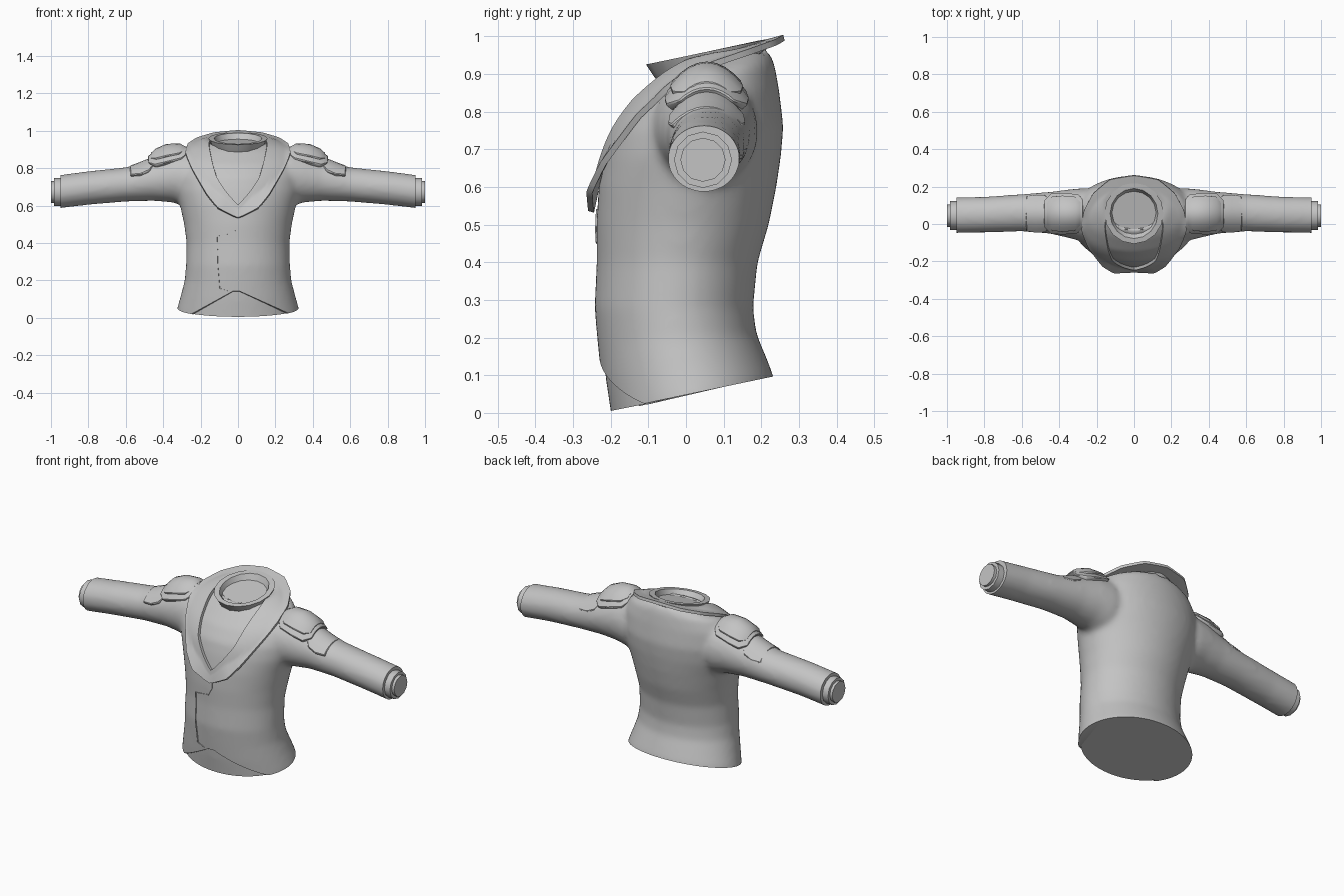
import bpy, bmesh, math
from mathutils import Vector

if "Cube" in bpy.data.objects:
    bpy.data.objects.remove(bpy.data.objects["Cube"])

GREY = (0.55, 0.55, 0.55, 1)
grey = bpy.data.materials.new("plain_grey")
grey.use_nodes = True
grey.diffuse_color = GREY
grey.node_tree.nodes["Principled BSDF"].inputs["Base Color"].default_value = GREY


def finish(bm, name):
    bmesh.ops.recalc_face_normals(bm, faces=bm.faces[:])
    mesh = bpy.data.meshes.new(name)
    bm.to_mesh(mesh)
    bm.free()
    obj = bpy.data.objects.new(name, mesh)
    bpy.context.collection.objects.link(obj)
    mesh.materials.append(grey)
    return obj


def modify(obj, kind, **settings):
    mod = obj.modifiers.new(kind.title(), kind)
    for key, value in settings.items():
        setattr(mod, key, value)


def bake(obj, angle=35):
    """Apply the modifiers and shade by angle."""
    bpy.ops.object.select_all(action='DESELECT')
    obj.select_set(True)
    bpy.context.view_layer.objects.active = obj
    bpy.ops.object.convert(target='MESH')
    bpy.ops.object.shade_smooth_by_angle(angle=math.radians(angle))


def loft(bm, rings):
    """Closed skin through rings of points."""
    loops = [[bm.verts.new(p) for p in ring] for ring in rings]
    n = len(loops[0])
    for a, b in zip(loops, loops[1:]):
        for i in range(n):
            bm.faces.new((a[i], a[(i + 1) % n], b[(i + 1) % n], b[i]))
    bm.faces.new(loops[0])
    bm.faces.new(loops[-1])


def tilted_ring(half, y_front, z_front, y_back, z_back, n=48):
    """Ellipse leaning between a front and a back point."""
    pts = []
    for i in range(n):
        a = 2 * math.pi * i / n
        t = (1 - math.cos(a)) / 2
        pts.append((half * math.sin(a), y_front + (y_back - y_front) * t,
                    z_front + (z_back - z_front) * t))
    return pts


def sleeve_ring(side, x, y, z, ry, rz, n=24):
    return [(side * x, y + ry * math.cos(2 * math.pi * i / n),
             z + rz * math.sin(2 * math.pi * i / n)) for i in range(n)]


def sheet(name, rows):
    """Open grid through rows of points."""
    bm = bmesh.new()
    grid = [[bm.verts.new(p) for p in row] for row in rows]
    for a, b in zip(grid, grid[1:]):
        for i in range(len(a) - 1):
            bm.faces.new((a[i], a[i + 1], b[i + 1], b[i]))
    return finish(bm, name)


# Jacket body with sleeves, blended into one skin
torso = [
    (.335, -.2, -.09, .25, .0), (.325, -.212, .003, .232, .10),
    (.305, -.225, .09, .21, .155), (.285, -.235, .19, .187, .21),
    (.278, -.243, .28, .178, .28), (.275, -.237, .4, .19, .4),
    (.288, -.238, .5, .22, .5), (.31, -.232, .6, .24, .6),
    (.335, -.217, .68, .252, .68), (.342, -.197, .75, .259, .76),
    (.325, -.15, .82, .247, .86), (.27, -.08, .885, .234, .93),
    (.17, -.03, .925, .215, .97), (.11, -.02, .895, .17, .93)]
sleeve = [
    (.15, .05, .74, .13, .13), (.28, .05, .748, .142, .15),
    (.35, .055, .75, .13, .134), (.45, .06, .736, .112, .111),
    (.6, .06, .713, .1, .092), (.8, .05, .694, .096, .09),
    (.95, .047, .675, .096, .089), (1.05, .046, .665, .096, .089)]
bm = bmesh.new()
loft(bm, [tilted_ring(*r) for r in torso])
for side in (1, -1):
    loft(bm, [sleeve_ring(side, *r) for r in sleeve])
jacket = finish(bm, "jacket_body")
modify(jacket, 'REMESH', mode='VOXEL', voxel_size=0.014)
modify(jacket, 'SMOOTH', factor=0.5, iterations=8)
bake(jacket)

# Trim the hem and wrists flat, then sink the shirt showing below the front opening
bm = bmesh.new()
bm.from_mesh(jacket.data)


def slice_skin(point, normal, faces, trim=False):
    geom = set(faces)
    for f in faces:
        geom.update(f.edges)
        geom.update(f.verts)
    bmesh.ops.bisect_plane(bm, geom=list(geom), plane_co=point, plane_no=normal,
                           dist=1e-5, clear_outer=trim)


for side in (1, -1):
    slice_skin((side * .95, 0, 0), (side, 0, 0), bm.faces[:], True)
slice_skin((0, -.21, .004), (0, .21, -1), bm.faces[:], True)
opening = [(Vector((-.25, 0, .02)), Vector((-.55, 0, 1))),
           (Vector((0, 0, .142)), Vector((0, 0, 1))),
           (Vector((.27, 0, .025)), Vector((.45, 0, 1)))]


def near_hem():
    return [f for f in bm.faces if f.calc_center_median().z < .2 and f.calc_center_median().y < -.05]


for point, normal in opening:
    slice_skin(point, normal, near_hem())
shirt = [f for f in near_hem()
         if all((f.calc_center_median() - p).dot(n) < 0 for p, n in opening)]
bmesh.ops.inset_region(bm, faces=shirt, thickness=.003, depth=-.012, use_boundary=False)
bmesh.ops.holes_fill(bm, edges=[e for e in bm.edges if e.is_boundary], sides=0)
bm.to_mesh(jacket.data)
bm.free()
bake(jacket)

# Overlap seam down the front
seam = [(0, .54), (0, .5), (-.025, .455), (-.125, .438), (-.118, .3), (-.108, .155), (-.06, .142)]
strip = sheet("overlap_seam", [[(x - .003, -.25, z + .002), (x + .003, -.25, z - .002)] for x, z in seam])
modify(strip, 'SUBSURF', subdivision_type='SIMPLE', levels=3, render_levels=3)
modify(strip, 'SHRINKWRAP', target=jacket, wrap_method='NEAREST_SURFACEPOINT',
       wrap_mode='ABOVE_SURFACE', offset=.002)
modify(strip, 'SOLIDIFY', thickness=.004, offset=0)
bake(strip)

# Broad collar running into the lapels
outer = [(0, .262, .997), (.13, .24, .984), (.22, .165, .957), (.27, .07, .925), (.282, -.03, .873),
         (.245, -.125, .79), (.17, -.222, .66), (.11, -.258, .585), (0, -.252, .53)]
inner = [(0, .2, .98), (.1, .18, .97), (.14, .12, .955), (.15, .05, .935), (.148, -.02, .895),
         (.135, -.1, .83), (.11, -.17, .745), (.06, -.215, .67), (0, -.238, .6)]
rows = [[Vector(a).lerp(Vector(b), k / 4) for k in range(5)] for a, b in zip(inner, outer)]
collar = sheet("collar_lapels", rows)
modify(collar, 'MIRROR', use_clip=True)
modify(collar, 'SUBSURF', subdivision_type='SIMPLE', levels=2, render_levels=2)
modify(collar, 'SHRINKWRAP', target=jacket, wrap_method='NEAREST_SURFACEPOINT',
       wrap_mode='OUTSIDE', offset=.009)
modify(collar, 'SMOOTH', factor=0.4, iterations=2)
modify(collar, 'SOLIDIFY', thickness=.016, offset=0)
bake(collar, 50)

# Neck band with a sunken floor
bm = bmesh.new()
loft(bm, [tilted_ring(*r, n=16) for r in [
    (.14, -.075, .88, .21, .955), (.146, -.085, .893, .213, .965), (.158, -.106, .925, .22, .993),
    (.128, -.078, .93, .19, .988), (.118, -.055, .907, .175, .955)]])
bake(finish(bm, "neck_band"), 25)

# Wrist cuffs
for name, start, end, r in (("cuff", .9, .985, .077), ("cuff_end", .95, 1.0, .06)):
    bm = bmesh.new()
    loft(bm, [sleeve_ring(1, x, .045, .672, r, r * .97, 12) for x in (start, end)])
    cuff = finish(bm, name)
    modify(cuff, 'MIRROR')
    bake(cuff)


# Arched shoulder plates
def plate(name, rows, thickness):
    steps = [k / 4 for k in range(-4, 5)]
    obj = sheet(name, [[(x, .055 + half * t, z - drop * t * t) for t in steps]
                       for x, half, z, drop in rows])
    modify(obj, 'MIRROR')
    modify(obj, 'SOLIDIFY', thickness=thickness, offset=0)
    modify(obj, 'BEVEL', width=.004, segments=1, limit_method='ANGLE')
    bake(obj)


plate("shoulder_plate_base", [(.275, .07, .9, .03), (.30, .097, .91, .065), (.38, .104, .905, .08),
                              (.44, .1, .882, .072), (.475, .065, .852, .03)], .026)
plate("shoulder_plate_dome", [(.288, .055, .905, .02), (.315, .084, .92, .05), (.38, .09, .917, .06),
                              (.435, .085, .893, .05), (.46, .053, .868, .025)], .026)
plate("upper_arm_plate", [(.45, .07, .85, .035), (.475, .095, .843, .06),
                          (.52, .098, .825, .062), (.575, .09, .804, .045)], .018)
